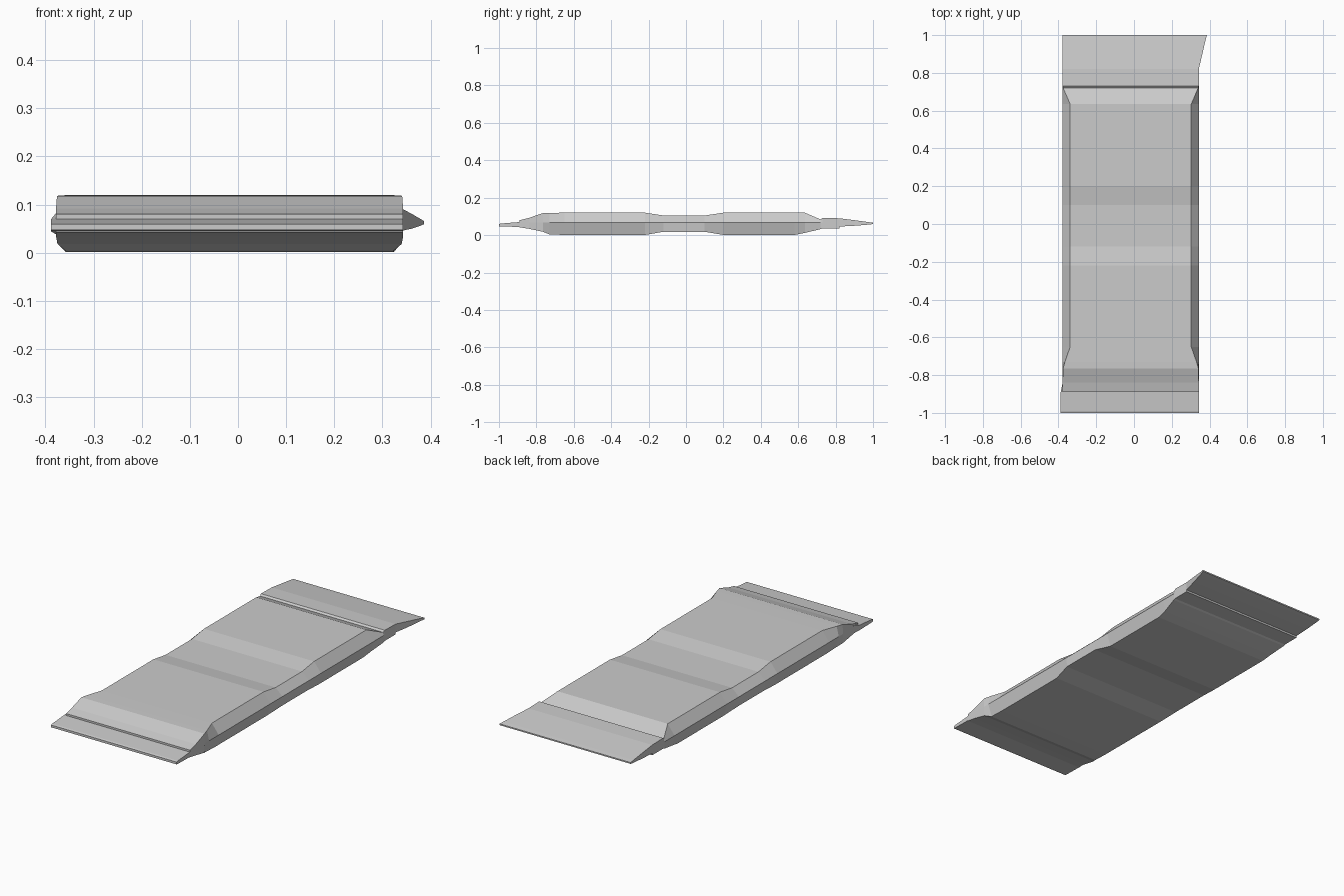
import bpy, bmesh

# Asymmetric side limits of the flat wrapper
L, R = -0.378, 0.343


def loft(name, rows):
    """Each row: y, top z, bottom z, middle z, top inset, bottom inset, left x, right x."""
    bm = bmesh.new()
    rings = []
    for y, top, bot, mid, ti, bi, l, r in rows:
        pts = [(l + ti, top), (r - ti, top), (r, mid), (r - bi, bot), (l + bi, bot), (l, mid)]
        rings.append([bm.verts.new((x, y, z)) for x, z in pts])
    for a, b in zip(rings, rings[1:]):
        for i in range(6):
            j = (i + 1) % 6
            bm.faces.new((a[i], a[j], b[j], b[i]))
    bm.faces.new(rings[0])
    bm.faces.new(rings[-1])
    bmesh.ops.recalc_face_normals(bm, faces=bm.faces)
    mesh = bpy.data.meshes.new(name)
    bm.to_mesh(mesh)
    bm.free()
    obj = bpy.data.objects.new(name, mesh)
    bpy.context.collection.objects.link(obj)
    return obj


# Padded body with a shallow waist across the middle: y, top, bottom, insets
body = [
    (-0.89, 0.080, 0.042, 0.000, 0.000),
    (-0.84, 0.092, 0.034, 0.000, 0.000),
    (-0.765, 0.118, 0.018, 0.002, 0.003),
    (-0.73, 0.119, 0.004, 0.012, 0.020),
    (-0.65, 0.120, 0.001, 0.040, 0.020),
    (-0.22, 0.120, 0.001, 0.040, 0.020),
    (-0.12, 0.105, 0.018, 0.040, 0.004),
    (0.10, 0.105, 0.018, 0.040, 0.004),
    (0.20, 0.120, 0.001, 0.040, 0.020),
    (0.58, 0.120, 0.001, 0.040, 0.020),
    (0.635, 0.120, 0.012, 0.040, 0.015),
    (0.72, 0.084, 0.032, 0.003, 0.000),
    (0.73, 0.092, 0.036, 0.000, 0.000),
    (0.82, 0.090, 0.036, 0.000, 0.000),
]
loft("wrapper_body", [(y, t, b, 0.068, ti, bi, L, R) for y, t, b, ti, bi in body])

# Thin sealed flap at the front, slightly wider on the left
loft("front_flap", [
    (-1.0, 0.059, 0.047, 0.053, 0, 0, -0.388, R),
    (-0.99, 0.062, 0.046, 0.054, 0, 0, -0.388, R),
    (-0.89, 0.070, 0.044, 0.058, 0, 0, -0.388, R),
    (-0.84, 0.082, 0.038, 0.062, 0, 0, L, R),
])

# Thin sealed flap at the back, flaring at its right corner
loft("back_flap", [
    (0.82, 0.090, 0.046, 0.068, 0, 0, L, R),
    (0.90, 0.080, 0.050, 0.065, 0, 0, L, 0.362),
    (0.975, 0.070, 0.056, 0.063, 0, 0, L, 0.379),
    (1.0, 0.066, 0.059, 0.062, 0, 0, L, 0.386),
])
